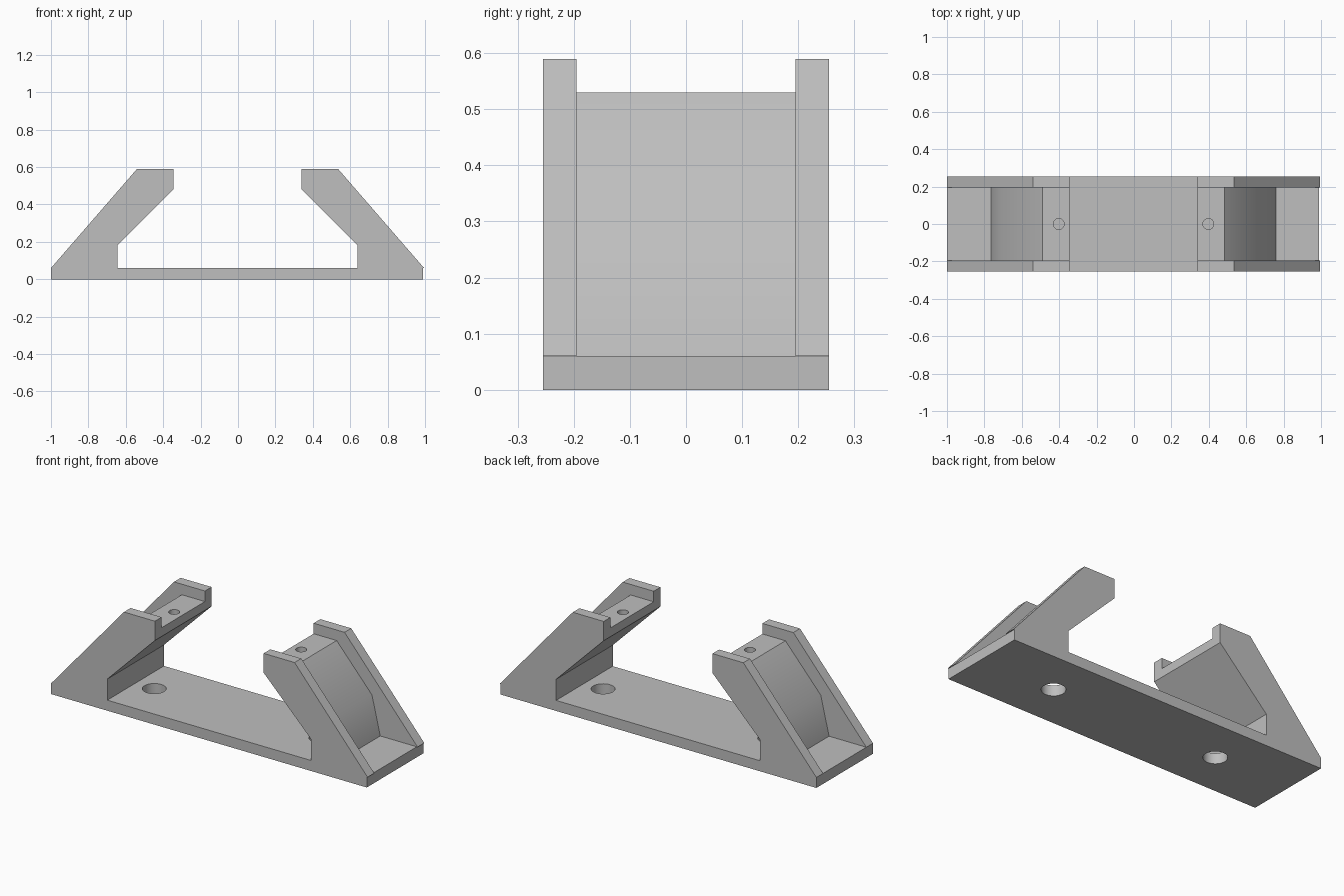
import bpy, bmesh, math

cube = bpy.data.objects.get("Cube")
if cube:
    bpy.data.objects.remove(cube, do_unlink=True)

grey = bpy.data.materials.new("plain grey")
grey.use_nodes = True
colour = (0.52, 0.52, 0.52, 1)
grey.diffuse_color = colour
grey.node_tree.nodes["Principled BSDF"].inputs["Base Color"].default_value = colour

MID = -0.0025        # mirror plane of the two arms
BASE_TOP = 0.06
WEB_Y, RAIL_Y = 0.195, 0.255


def prism(name, outline, y0, y1):
    """Extrude an (x, z) outline from y0 to y1."""
    bm = bmesh.new()
    face = bm.faces.new([bm.verts.new((x, y0, z)) for x, z in outline])
    moved = bmesh.ops.extrude_face_region(bm, geom=[face])["geom"]
    verts = [v for v in moved if isinstance(v, bmesh.types.BMVert)]
    bmesh.ops.translate(bm, verts=verts, vec=(0, y1 - y0, 0))
    bmesh.ops.recalc_face_normals(bm, faces=bm.faces)
    mesh = bpy.data.meshes.new(name)
    bm.to_mesh(mesh)
    bm.free()
    ob = bpy.data.objects.new(name, mesh)
    bpy.context.collection.objects.link(ob)
    mesh.materials.append(grey)
    return ob


def combine(body, tool, operation):
    """Apply a boolean and discard the tool."""
    mod = body.modifiers.new("join", "BOOLEAN")
    mod.operation, mod.object, mod.solver = operation, tool, "EXACT"
    bpy.context.view_layer.objects.active = body
    bpy.ops.object.modifier_apply(modifier=mod.name)
    bpy.data.objects.remove(tool, do_unlink=True)


def silhouette(outer):
    """Full outline: base, both arms with the given outer edge (bottom to top)."""
    inner = [(0.3425, 0.48), (0.6425, 0.18), (0.6425, BASE_TOP)]
    arm = outer + inner
    right = [(MID + u, z) for u, z in arm]
    left = [(MID - u, z) for u, z in reversed(arm)]
    return [(-1, 0), (0.99, 0), (0.99, BASE_TOP)] + right + left


# Recessed middle: base strip with the two bent webs
web_edge = [(0.7625, BASE_TOP), (0.71, 0.28), (0.4875, 0.53), (0.3425, 0.53)]
outline = silhouette(web_edge) + [(-1, BASE_TOP)]
body = prism("bracket_body", outline, -WEB_Y, WEB_Y)

# Taller rails along the front and back
rail_edge = [(0.9975, BASE_TOP), (0.5375, 0.59), (0.3425, 0.59)]
for name, y0, y1 in (("front_rail", -RAIL_Y, -WEB_Y), ("back_rail", WEB_Y, RAIL_Y)):
    combine(body, prism(name, silhouette(rail_edge), y0, y1), "UNION")


# Mounting holes through the base, and blind screw holes on the arm tops
def drill(x, radius, z0, z1):
    bpy.ops.mesh.primitive_cylinder_add(
        vertices=32, radius=radius, depth=z1 - z0, location=(x, 0, (z0 + z1) / 2))
    tool = bpy.context.object
    tool.name = "hole_cutter"
    tool.hide_render = True
    tool.data.materials.append(grey)
    combine(body, tool, "DIFFERENCE")


for side in (-1, 1):
    drill(MID + side * 0.525, 0.062, -0.05, 0.1)
    drill(MID + side * 0.4, 0.029, 0.47, 0.6)

# Soften only the web bends and hole walls
bpy.ops.object.select_all(action="DESELECT")
body.select_set(True)
bpy.context.view_layer.objects.active = body
bpy.ops.object.shade_smooth_by_angle(angle=math.radians(30))
